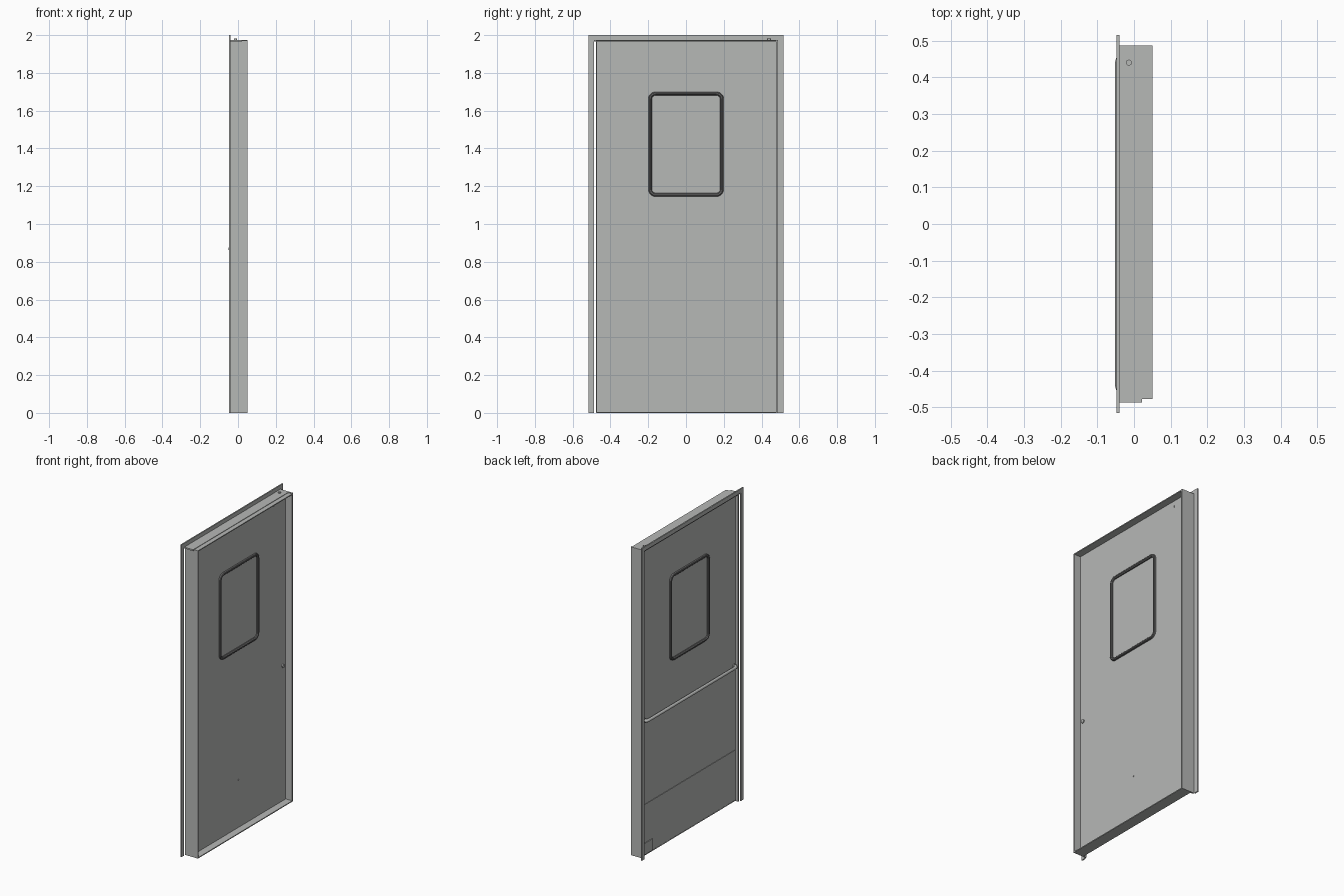
import bpy, bmesh, math
from mathutils import Vector

if "Cube" in bpy.data.objects:
    bpy.data.objects.remove(bpy.data.objects["Cube"])


def mat(name, c):
    m = bpy.data.materials.new(name)
    m.diffuse_color = (*c, 1)
    m.use_nodes = True
    m.node_tree.nodes["Principled BSDF"].inputs["Base Color"].default_value = m.diffuse_color
    return m


STEEL = mat("brushed grey", (0.47, 0.48, 0.47))
SEAL = mat("gasket grey", (0.15, 0.15, 0.15))


def finish(name, bm, m):
    bmesh.ops.recalc_face_normals(bm, faces=bm.faces)
    me = bpy.data.meshes.new(name)
    bm.to_mesh(me)
    bm.free()
    ob = bpy.data.objects.new(name, me)
    bpy.context.collection.objects.link(ob)
    me.materials.append(m)
    return ob


def box(name, x, y, z, m=STEEL):
    bm = bmesh.new()
    bmesh.ops.create_cube(bm, size=1)
    for v in bm.verts:
        v.co = Vector([(r[0] + r[1]) / 2 + c * (r[1] - r[0]) for r, c in zip((x, y, z), v.co)])
    return finish(name, bm, m)


def disc(name, loc, r, depth, axis, m=STEEL):
    bpy.ops.mesh.primitive_cylinder_add(vertices=20, radius=r, depth=depth, location=loc,
                                        rotation=(0, math.pi / 2, 0) if axis == 'x' else (0, 0, 0))
    ob = bpy.context.object
    ob.name = name
    ob.data.materials.append(m)
    bpy.ops.object.shade_smooth_by_angle()


def rounded(hy, z0, z1, r, seg=8):
    """Rounded rectangle outline in the yz plane."""
    pts = []
    for k, (sy, zc) in enumerate(((1, z1 - r), (-1, z1 - r), (-1, z0 + r), (1, z0 + r))):
        for i in range(seg + 1):
            a = (k + i / seg) * math.pi / 2
            pts.append((sy * (hy - r) + r * math.cos(a), zc + r * math.sin(a)))
    return pts


# Frame: flange on the back side, three-sided
for s, n in ((1, "left"), (-1, "right")):
    box(f"flange_{n}", (-0.048, -0.040), sorted((s * 0.487, s * 0.515)), (0, 2))
box("flange_top", (-0.048, -0.040), (-0.487, 0.487), (1.974, 2))

# Frame: jambs, head and threshold
box("jamb_left", (-0.040, 0.05), (0.477, 0.487), (0, 1.975))
box("jamb_right", (-0.040, 0.05), (-0.477, -0.471), (0, 1.972))
box("head_rear", (-0.042, 0.022), (-0.486, 0.477), (1.966, 1.975))
box("head_front", (0.022, 0.05), (-0.477, 0.477), (1.966, 1.972))
box("threshold", (-0.020, 0.05), (-0.477, 0.477), (0, 0.006))

# Door leaf
XB, XF = -0.022, 0.004
box("door_leaf", (XB, XF), (-0.471, 0.477), (0.006, 1.966))
box("kick_plate", (XB - 0.003, XB), (-0.465, 0.468), (0.01, 0.33))

# Window gasket: stepped rounded ring protruding on both faces
bm = bmesh.new()
profile = ((0.0, XF - 0.001), (0.002, XF + 0.008), (0.006, XF + 0.011), (0.013, XF + 0.011),
           (0.018, XF + 0.006), (0.019, XF - 0.001), (0.019, XB + 0.001), (0.018, XB - 0.006),
           (0.013, XB - 0.011), (0.006, XB - 0.011), (0.002, XB - 0.008), (0.0, XB + 0.001))
rings = [[bm.verts.new((x, y, z)) for y, z in rounded(0.2 - o, 1.145 + o, 1.70 - o, 0.04 - o)]
         for o, x in profile]
for a, b in zip(rings, rings[1:] + rings[:1]):
    for i in range(len(a)):
        j = (i + 1) % len(a)
        bm.faces.new((a[i], a[j], b[j], b[i]))
gasket = finish("window_gasket", bm, SEAL)
bpy.context.view_layer.objects.active = gasket
gasket.select_set(True)
bpy.ops.object.shade_smooth_by_angle()

# Push bar with bent ends on the back face
cu = bpy.data.curves.new("push_bar", 'CURVE')
cu.dimensions = '3D'
cu.bevel_depth = 0.010
cu.bevel_resolution = 3
cu.use_fill_caps = True
half = [(XB, 0.455), (-0.030, 0.455), (-0.036, 0.452), (-0.040, 0.447), (-0.042, 0.438)]
path = half + [(x, -y) for x, y in reversed(half)]
sp = cu.splines.new('POLY')
sp.points.add(len(path) - 1)
for p, (x, y) in zip(sp.points, path):
    p.co = (x, y, 0.87, 1)
sp.use_smooth = True
bar = bpy.data.objects.new("push_bar", cu)
bpy.context.collection.objects.link(bar)
cu.materials.append(STEEL)

# Bar bolts and mounting roses
for s in (1, -1):
    disc("bar_bolt", (XF + 0.003, s * 0.448, 0.87), 0.012, 0.008, 'x')
    disc("bar_rose", (XB - 0.003, s * 0.455, 0.87), 0.015, 0.006, 'x')

# Pivot hinges and small screws
disc("top_pivot_pin", (-0.014, 0.44, 1.975), 0.008, 0.016, 'z')
box("bottom_hinge_plate", (XB - 0.008, XB), (0.38, 0.470), (0.012, 0.085))
box("top_hinge_plate", (XB - 0.003, XB), (0.36, 0.470), (1.925, 1.962))
disc("hinge_screw", (XF + 0.001, 0.36, 1.93), 0.006, 0.004, 'x')
disc("kick_plate_screw", (XF + 0.001, 0.0, 0.31), 0.004, 0.004, 'x')
